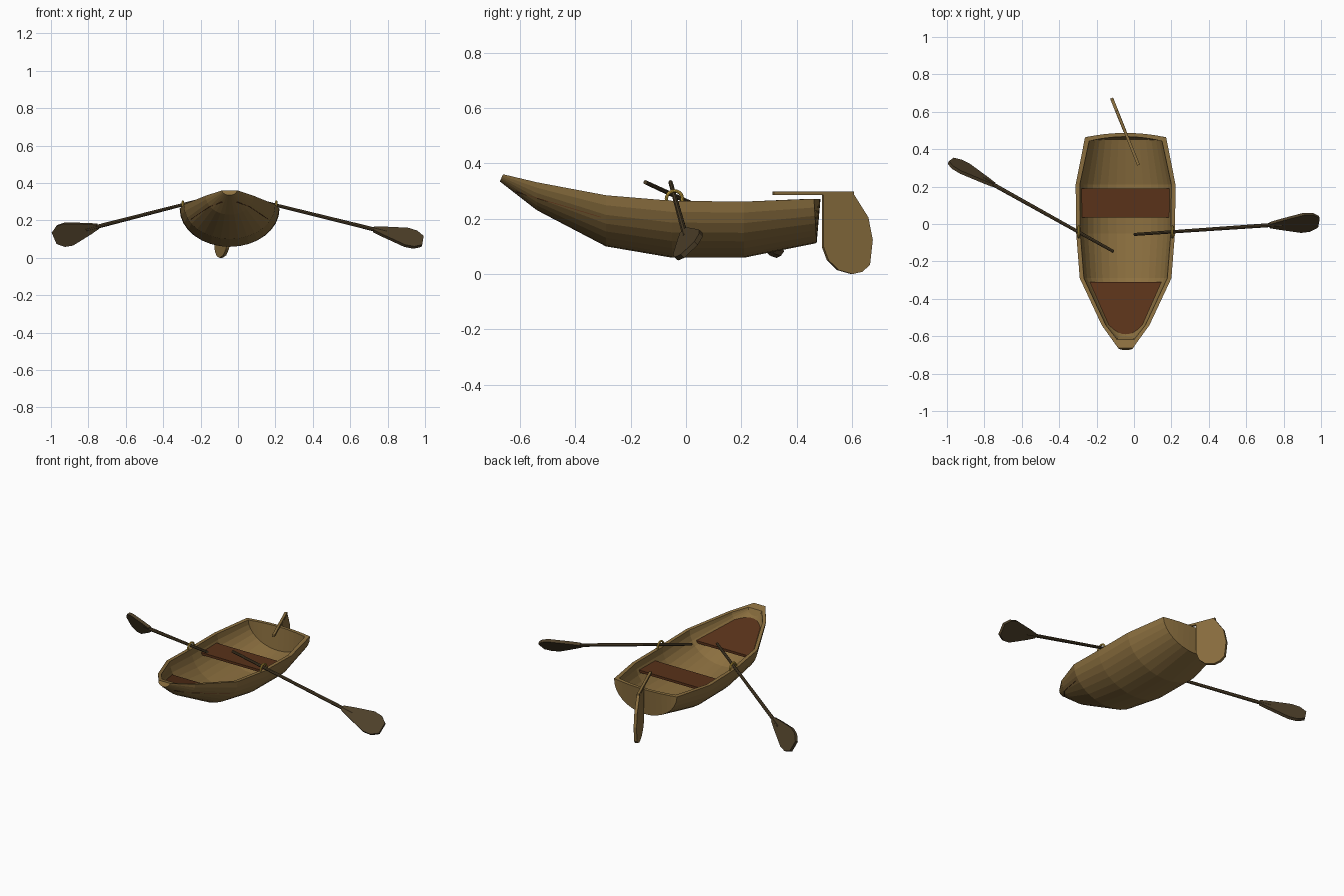
import bpy, bmesh
from math import sin, cos, pi, radians, sqrt
from mathutils import Vector, Matrix

if "Cube" in bpy.data.objects:
    bpy.data.objects.remove(bpy.data.objects["Cube"])

CX = -0.045
N = 16
# hull stations: y at rim, y at keel, half width, rim z, keel z
ST = [(-0.662, -0.674, 0.040, 0.361, 0.335), (-0.54, -0.54, 0.128, 0.332, 0.231),
      (-0.29, -0.29, 0.245, 0.285, 0.100), (-0.05, -0.05, 0.264, 0.265, 0.059),
      (0.21, 0.21, 0.267, 0.262, 0.059), (0.463, 0.473, 0.217, 0.272, 0.112)]


def material(name, rgb):
    m = bpy.data.materials.new(name)
    m.diffuse_color = (*rgb, 1)
    m.use_nodes = True
    m.node_tree.nodes["Principled BSDF"].inputs["Base Color"].default_value = m.diffuse_color
    return m


WOOD = material("wood", (0.26, 0.16, 0.05))
SEAT = material("seat_wood", (0.10, 0.032, 0.01))
OAR = material("oar_wood", (0.075, 0.05, 0.022))
BRASS = material("brass", (0.65, 0.42, 0.06))


def finish(bm, name, mat):
    bmesh.ops.recalc_face_normals(bm, faces=bm.faces)
    me = bpy.data.meshes.new(name)
    bm.to_mesh(me)
    bm.free()
    ob = bpy.data.objects.new(name, me)
    bpy.context.collection.objects.link(ob)
    me.materials.append(mat)
    return ob


def slab(bm, outline, offset):
    """Closed plate between the outline and the outline moved by offset."""
    a = [bm.verts.new(Vector(p)) for p in outline]
    b = [bm.verts.new(Vector(p) + Vector(offset)) for p in outline]
    bm.faces.new(a)
    bm.faces.new(b[::-1])
    for i in range(len(a)):
        j = (i + 1) % len(a)
        bm.faces.new((a[i], b[i], b[j], a[j]))


def ring(bm, s):
    yr, yk, hw, zr, zk = s
    return [bm.verts.new((CX + hw * cos(pi * j / N), yr + (yk - yr) * sin(pi * j / N),
                          zr - (zr - zk) * sin(pi * j / N))) for j in range(N + 1)]


# Hull: outer skin, inner skin, gunwale and bowed transom
bm = bmesh.new()
inner = [(y1, y2, hw - 0.022, zr, zk + 0.02) for y1, y2, hw, zr, zk in ST]
inner[0] = (-0.618, -0.60, 0.046, 0.349, 0.315)
inner[-1] = (0.443, 0.453, 0.195, 0.272, 0.130)
skins = [[ring(bm, s) for s in ss] for ss in (ST, inner)]
edges = []
for rings in skins:
    for a, b in zip(rings, rings[1:]):
        for j in range(N):
            bm.faces.new((a[j], a[j + 1], b[j + 1], b[j]))
    bm.faces.new(rings[0])
    last = rings[-1]
    top = [last[0]]
    for j in range(1, N):
        s = sin(pi * j / N)
        y = last[0].co.y + 0.024 * s * s
        top.append(bm.verts.new((last[j].co.x, y, last[0].co.z)))
    top.append(last[N])
    for j in range(N):
        vs = [last[j], last[j + 1], top[j + 1], top[j]]
        bm.faces.new(list(dict.fromkeys(vs)))
    edges.append(top)
out, inn = skins
for k in (0, N):
    for i in range(len(ST) - 1):
        bm.faces.new((out[i][k], out[i + 1][k], inn[i + 1][k], inn[i][k]))
for j in range(N):
    bm.faces.new((edges[0][j], edges[0][j + 1], edges[1][j + 1], edges[1][j]))
bm.faces.new((out[0][0], out[0][N], inn[0][N], inn[0][0]))
finish(bm, "hull", WOOD)


def half_width(y, z):
    """Half width of the hull (mid wall) at a given y and z."""
    for a, b in zip(ST, ST[1:]):
        if a[0] <= y <= b[0]:
            t = (y - a[0]) / (b[0] - a[0])
            hw, zr, zk = [a[i] + (b[i] - a[i]) * t for i in (2, 3, 4)]
            return hw * sqrt(max(0, 1 - ((zr - z) / (zr - zk)) ** 2)) - 0.009


def board(name, path):
    pts = [(CX + half_width(y, z), y, z) for y, z in path]
    pts += [(2 * CX - x, y, z) for x, y, z in pts[::-1]]
    bm = bmesh.new()
    slab(bm, pts, (0, 0, -0.015))
    finish(bm, name, SEAT)


# Rowing seat and bow deck
board("seat", [(0.035, 0.215), (0.19, 0.215)])
board("bow_deck", [(-0.31, 0.22), (-0.42, 0.253), (-0.54, 0.289), (-0.615, 0.3115)])


def oar(name, handle, tip, tilt):
    handle, tip = Vector(handle), Vector(tip)
    a = (tip - handle).normalized()
    p = Vector((0, 0, 1)).cross(a).normalized()
    if p.y < 0:
        p = -p
    u = Vector((0, 0, 1)) - a * a.z
    u.normalize()
    w = u * cos(tilt) + p * sin(tilt)
    n = a.cross(w)
    bm = bmesh.new()
    length = (tip - handle).length - 0.2
    mat = Matrix.Translation(handle + a * length / 2) @ a.to_track_quat('Z', 'Y').to_matrix().to_4x4()
    bmesh.ops.create_cone(bm, cap_ends=True, segments=8, radius1=0.008, radius2=0.011,
                          depth=length, matrix=mat)
    prof = [(-0.27, 0.014), (-0.22, 0.03), (-0.09, 0.066), (-0.04, 0.062), (0.0, 0.034)]
    pts = [tip + a * d + w * h - n * 0.009 for d, h in prof]
    pts += [tip + a * d - w * h - n * 0.009 for d, h in prof[::-1]]
    slab(bm, pts, n * 0.018)
    finish(bm, name, OAR)


# Oars
oar("left_oar", (-0.11, -0.147, 0.332), (-0.98, 0.338, 0.108), radians(-25))
oar("right_oar", (0.0, -0.056, 0.332), (0.987, 0.012, 0.088), radians(45))

# Oarlock rings
for name, side in (("left_oarlock", -1), ("right_oarlock", 1)):
    bpy.ops.mesh.primitive_torus_add(major_radius=0.029, minor_radius=0.006, major_segments=20,
                                     minor_segments=8, location=(CX + side * 0.25, -0.042, 0.272),
                                     rotation=(0, pi / 2, 0))
    ob = bpy.context.object
    ob.name = name
    ob.data.materials.append(BRASS)

# Rudder and tiller, swung about the stern post
slope = -0.145 / 0.36


def swung(y, z, off=0.0):
    return (CX + (y - 0.487) * slope + off, y + off * 0.4, z)


bm = bmesh.new()
prof = [(0.495, 0.288), (0.605, 0.288), (0.657, 0.205), (0.673, 0.123), (0.663, 0.033), (0.635, 0.008),
        (0.60, 0.0), (0.55, 0.014), (0.513, 0.05), (0.495, 0.098)]
slab(bm, [swung(y, z, -0.008) for y, z in prof], (0.016, 0.0064, 0))
finish(bm, "rudder", WOOD)
bm = bmesh.new()
prof = [(0.315, 0.286), (0.605, 0.286), (0.605, 0.299), (0.315, 0.299)]
slab(bm, [swung(y, z, -0.007) for y, z in prof], (0.014, 0.0056, 0))
finish(bm, "tiller", WOOD)
